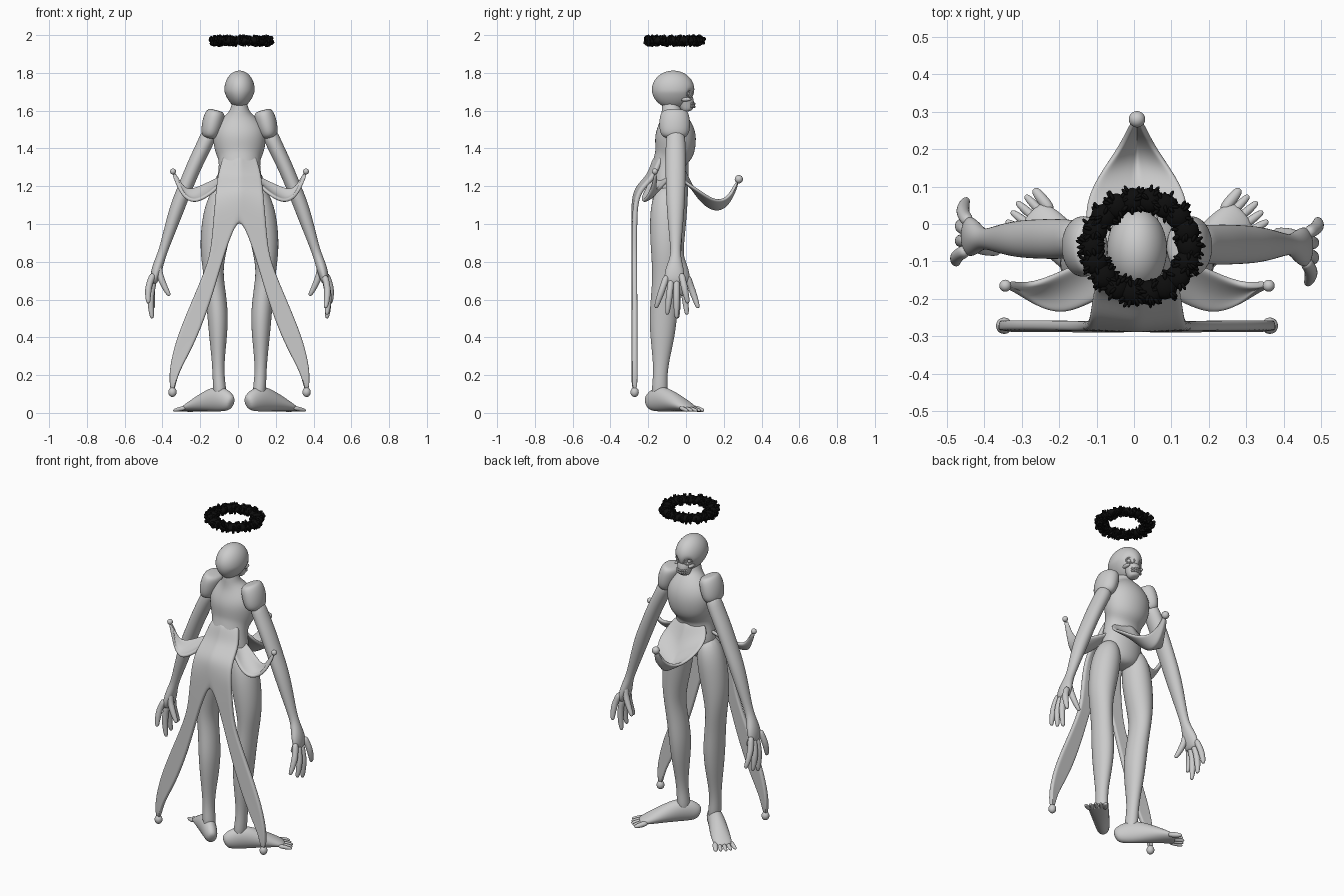
import bpy, bmesh, math, random
from mathutils import Vector, Matrix

if "Cube" in bpy.data.objects:
    bpy.data.objects.remove(bpy.data.objects["Cube"])
random.seed(4)
MID = 0.008  # symmetry plane of the figure


def material(name, rgb):
    m = bpy.data.materials.new(name)
    m.use_nodes = True
    m.diffuse_color = (*rgb, 1)
    m.node_tree.nodes["Principled BSDF"].inputs["Base Color"].default_value = (*rgb, 1)
    return m


GREY = material("pale grey", (0.6, 0.6, 0.6))
BLACK = material("black", (0.004, 0.004, 0.004))


def finish(name, bm, mat=GREY, mirror=False, thick=0, subsurf=0):
    bmesh.ops.recalc_face_normals(bm, faces=bm.faces)
    for f in bm.faces:
        f.smooth = True
    me = bpy.data.meshes.new(name)
    bm.to_mesh(me)
    bm.free()
    me.materials.append(mat)
    ob = bpy.data.objects.new(name, me)
    ob.location.x = MID
    bpy.context.collection.objects.link(ob)
    if mirror:
        mod = ob.modifiers.new("Mirror", "MIRROR")
        mod.use_clip = True
    if thick:
        mod = ob.modifiers.new("Solidify", "SOLIDIFY")
        mod.thickness, mod.offset = thick, 0
    if subsurf:
        mod = ob.modifiers.new("Subsurf", "SUBSURF")
        mod.levels = mod.render_levels = subsurf
    return ob


def add_tube(bm, pts, ref=(1, 0, 0), sides=12):
    """Loft of ellipses; each point is x, y, z, radius along ref, other radius."""
    cs = [Vector(p[:3]) for p in pts]
    rings = []
    for i, p in enumerate(pts):
        t = (cs[min(i + 1, len(cs) - 1)] - cs[max(i - 1, 0)]).normalized()
        u = Vector(ref)
        u = (u - t * u.dot(t)).normalized()
        v = t.cross(u)
        angles = [math.tau * k / sides for k in range(sides)]
        rings.append([bm.verts.new(cs[i] + u * p[3] * math.cos(a) + v * p[4] * math.sin(a))
                      for a in angles])
    for r, s in zip(rings, rings[1:]):
        for k in range(sides):
            j = (k + 1) % sides
            bm.faces.new((r[k], r[j], s[j], s[k]))
    bm.faces.new(rings[0][::-1])
    bm.faces.new(rings[-1])


def add_ball(bm, c, r, rot=None, seg=20):
    r = r if isinstance(r, tuple) else (r, r, r)
    m = Matrix.Translation(c) @ (rot or Matrix()) @ Matrix.Diagonal((*r, 1))
    return bmesh.ops.create_uvsphere(bm, u_segments=seg, v_segments=seg // 2 + 2,
                                     radius=1, matrix=m)["verts"]


def tube(name, pts, ref=(1, 0, 0), mirror=False):
    bm = bmesh.new()
    add_tube(bm, pts, ref)
    return finish(name, bm, mirror=mirror, subsurf=2)


def sheet(name, a, b, thick, sag=(0, 0, 0), cols=5):
    """Mirrored cloth strip between two edges."""
    bm = bmesh.new()
    grid = []
    for p, q in zip(a, b):
        row = []
        for k in range(cols + 1):
            f = k / cols
            row.append(bm.verts.new(Vector(p).lerp(Vector(q), f) + Vector(sag) * math.sin(math.pi * f)))
        grid.append(row)
    for r, s in zip(grid, grid[1:]):
        for k in range(cols):
            bm.faces.new((r[k], r[k + 1], s[k + 1], s[k]))
    return finish(name, bm, mirror=True, thick=thick, subsurf=2)


# Torso and neck: z, half width, half depth, centre y
trunk = [(1.07, .05, .04, -.1), (1.1, .12, .08, -.1), (1.2, .135, .09, -.1), (1.28, .115, .09, -.1),
         (1.345, .113, .088, -.085), (1.375, .135, .11, -.06), (1.46, .15, .117, -.053),
         (1.52, .135, .1, -.06), (1.57, .085, .068, -.07), (1.6, .046, .05, -.08), (1.68, .038, .047, -.08)]
tube("torso", [(0, y, z, w, d) for z, w, d, y in trunk])

# Skull, narrowed below, with dented eye sockets and nose
bm = bmesh.new()
skull = add_ball(bm, (0, -.068, 1.712), (.08, .112, .1), seg=64)
dents = [(Vector((s * .036, .022, 1.69)), .019, .022) for s in (-1, 1)] + [(Vector((0, .04, 1.66)), .01, .012)]
for v in skull:
    start = v.co.copy()
    for c, size, depth in dents:
        v.co.y -= depth * math.exp(-((start - c).length / size) ** 2)
    v.co.x *= 1 - 2.5 * max(0, 1.7 - start.z)
finish("skull", bm)
tube("jaw", [(0, -.012, 1.69, .05, .035), (0, -.004, 1.66, .048, .046), (0, .002, 1.63, .04, .044),
             (0, .008, 1.605, .033, .034), (0, .01, 1.595, .02, .02)])

# Eyes, socket rims, cheekbones and teeth
bm = bmesh.new()
add_ball(bm, (.034, .006, 1.69), .013)
add_ball(bm, (.046, -.002, 1.66), (.012, .03, .011))
ring = [Vector((.035 + .018 * math.cos(a), .02 - .014 * math.cos(a), 1.69 + .018 * math.sin(a)))
        for a in [math.tau * k / 24 for k in range(24)]]
for c in ring:
    add_ball(bm, c, .0045, seg=8)
for row in (1.622, 1.636):
    for k in range(4):
        a = (k + .5) * .26
        add_ball(bm, (.038 * math.sin(a), .004 + .041 * math.cos(a), row), (.006, .005, .008), seg=8)
finish("face_details", bm, mirror=True)

# Puffed shoulders
tube("puffed_shoulders", [(.122, -.06, 1.603, .03, .045), (.124, -.06, 1.595, .052, .076),
                          (.138, -.06, 1.55, .06, .085), (.15, -.06, 1.5, .056, .085),
                          (.158, -.06, 1.465, .046, .072), (.16, -.06, 1.452, .025, .04)], mirror=True)

# Arms and hands; the two hands turn opposite ways
for side, label in ((1, "left"), (-1, "right")):
    def place(p):
        y = p[1] if side > 0 else -.095 - p[1]
        return (side * p[0], y, *p[2:])
    arm = [(.15, -.055, 1.5, .045, .05), (.185, -.055, 1.42, .043, .055), (.235, -.055, 1.32, .042, .056),
           (.285, -.055, 1.2, .04, .054), (.325, -.055, 1.1, .042, .05), (.365, -.055, .98, .034, .04),
           (.4, -.055, .87, .025, .028), (.418, -.055, .82, .026, .03), (.438, -.06, .76, .03, .052),
           (.45, -.062, .71, .025, .057), (.455, -.062, .68, .014, .04)]
    bm = bmesh.new()
    add_tube(bm, [place(p) for p in arm])
    # base and tip of each finger
    fingers = [((.45, -.1, .73), (.455, -.16, .555)), ((.452, -.078, .71), (.462, -.1, .52)),
               ((.452, -.05, .71), (.462, -.05, .5)), ((.455, -.025, .74), (.482, .01, .58)),
               ((.43, -.04, .79), (.37, -.02, .62))]
    for base, tip in fingers:
        b, t = Vector(base), Vector(tip)
        pts = []
        for f, r in ((0, .021), (.3, .018), (.5, .02), (.8, .016), (.96, .012), (1, .006)):
            c = b.lerp(t, f) + Vector((.014 * math.sin(math.pi * f), 0, 0))
            pts.append(place((*c, r, r)))
        add_tube(bm, pts, sides=8)
    finish(label + "_arm", bm, subsurf=2)

# Legs
tube("legs", [(.085, -.1, 1.2, .04, .05), (.1, -.1, 1.12, .078, .088), (.12, -.105, 1.0, .086, .092),
              (.14, -.105, .86, .073, .084), (.141, -.105, .75, .054, .076), (.127, -.112, .64, .056, .073),
              (.115, -.12, .52, .058, .078), (.113, -.125, .4, .049, .067), (.113, -.132, .28, .035, .045),
              (.111, -.137, .19, .032, .038), (.104, -.14, .11, .038, .046), (.1, -.14, .06, .025, .03)],
     mirror=True)

# Feet with fanned toes
bm = bmesh.new()
across = Vector((-.66, .75, 0))
along = Vector((.75, .66, 0))
add_tube(bm, [(.04, -.205, .05, .018, .025), (.052, -.192, .058, .038, .052), (.11, -.14, .08, .046, .076),
              (.18, -.07, .06, .054, .055), (.235, -.015, .04, .058, .034), (.275, .018, .026, .052, .019),
              (.287, .028, .02, .035, .012)], ref=across)
for k in range(5):
    off = (k - 2) / 2
    base = Vector((.255, .0, .028)) + across * .043 * off
    tip = base + along * (.09 - .012 * abs(off)) + across * .014 * off
    tip.z = .012
    r = .013 + .004 * (k == 4)
    add_tube(bm, [(*base, r, r), (*base.lerp(tip, .6), r, r), (*base.lerp(tip, .92), r * .75, r * .6),
                  (*tip, r * .3, r * .3)], ref=across, sides=8)
finish("feet", bm, mirror=True, subsurf=2)

# Split coat tails: z, inner x, outer x, inner y, outer y
tails = [(1.36, 0, .085, -.16, -.12), (1.3, 0, .103, -.18, -.15), (1.25, 0, .115, -.2, -.17),
         (1.2, 0, .122, -.25, -.22), (1.16, 0, .127, -.27, -.25), (1.1, 0, .132, -.276, -.265),
         (1.04, 0, .138, -.277, -.27), (.92, .052, .147, -.277, -.272), (.8, .092, .163, -.277, -.272),
         (.6, .148, .25, -.277, -.27), (.4, .222, .333, -.277, -.27), (.28, .285, .362, -.277, -.27),
         (.2, .326, .373, -.276, -.27), (.12, .345, .366, -.275, -.27)]
sheet("coat_tails", [(i, y, z) for z, i, o, y, w in tails], [(o, w, z) for z, i, o, y, w in tails], .027)

# Curled side petals
sheet("side_petals",
      [(.08, -.19, 1.24), (.13, -.215, 1.18), (.19, -.24, 1.135), (.245, -.23, 1.115), (.295, -.205, 1.145),
       (.325, -.18, 1.21), (.352, -.168, 1.275)],
      [(.08, -.08, 1.265), (.13, -.095, 1.235), (.19, -.12, 1.21), (.24, -.145, 1.188), (.285, -.16, 1.185),
       (.312, -.162, 1.22), (.343, -.16, 1.275)], .02, sag=(0, 0, -.014))

# Curled front petal
sheet("front_petal",
      [(0, -.015, 1.3), (0, .02, 1.22), (0, .055, 1.155), (0, .105, 1.095), (0, .16, 1.068), (0, .21, 1.088),
       (0, .247, 1.15), (0, .274, 1.225)],
      [(.1, -.06, 1.29), (.132, -.03, 1.235), (.14, .04, 1.195), (.12, .1, 1.155), (.088, .15, 1.127),
       (.05, .2, 1.127), (.027, .24, 1.165), (.012, .27, 1.225)], .018)

# Round beads on the tips
bm = bmesh.new()
add_ball(bm, (.355, -.272, .11), (.022, .022, .026))
add_ball(bm, (.352, -.165, 1.278), .016)
finish("tip_beads", bm, mirror=True)
bm = bmesh.new()
add_ball(bm, (0, .28, 1.237), .022)
finish("front_bead", bm)

# Floating wreath of ruffled blossoms
bm = bmesh.new()
for k in range(18):
    a = math.tau * k / 18
    c = Vector((.01 + .13 * math.cos(a), .125 * math.sin(a) - .06, 1.971))
    add_ball(bm, c, (.034, .034, .022), seg=12)
    for j in range(22):
        d = Vector((random.uniform(-1, 1), random.uniform(-1, 1), random.uniform(-1, .8))).normalized()
        rot = d.to_track_quat("X", "Y").to_matrix().to_4x4()
        spot = c + Vector((d.x * .035, d.y * .035, d.z * .023))
        add_ball(bm, spot, (.012, .012, .005), rot, seg=8)
finish("wreath", bm, BLACK)
